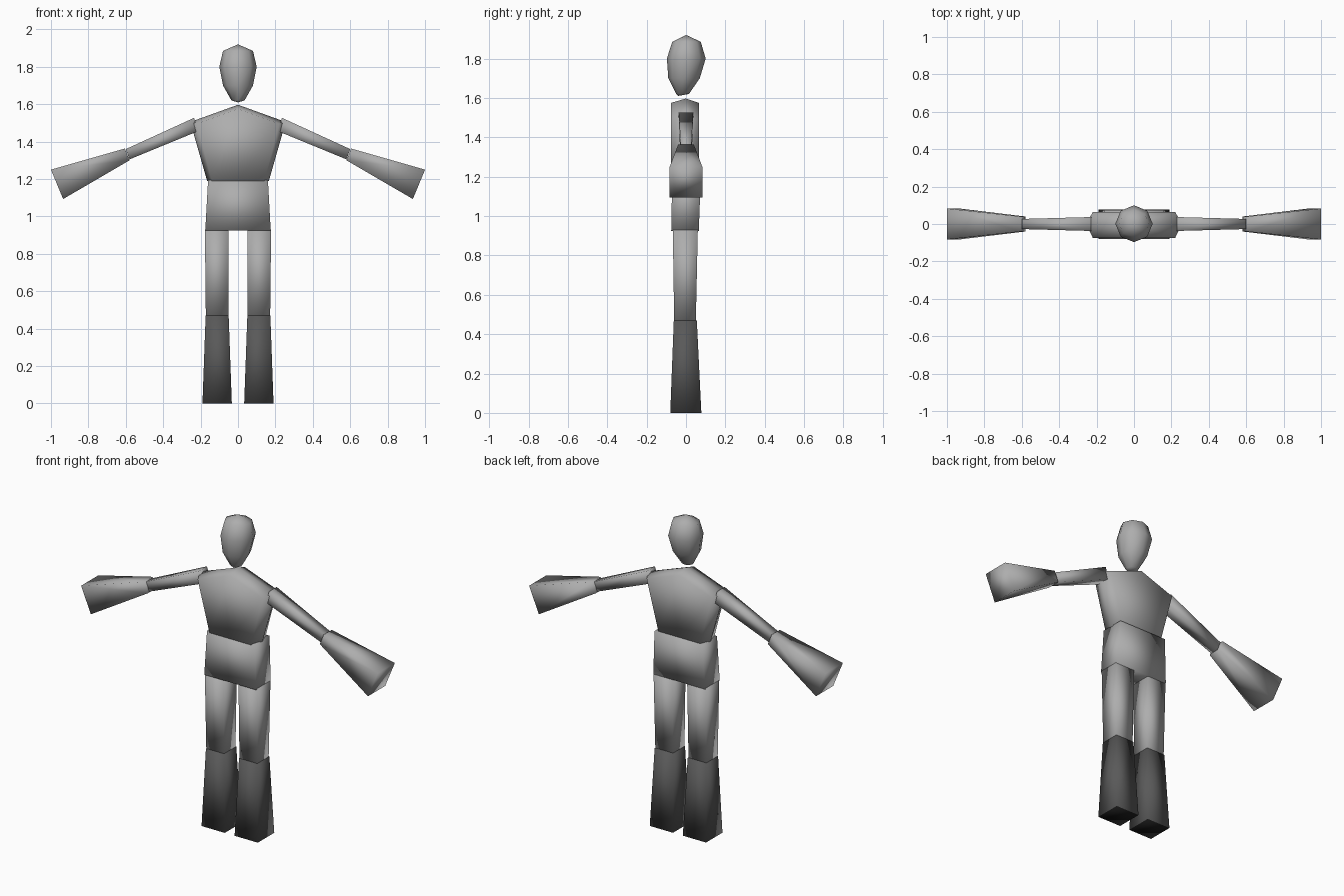
import bpy, bmesh, math
from mathutils import Vector

if "Cube" in bpy.data.objects:
    bpy.data.objects.remove(bpy.data.objects["Cube"])


def material(name, v):
    m = bpy.data.materials.new(name)
    m.diffuse_color = (v, v, v, 1)
    m.use_nodes = True
    m.node_tree.nodes["Principled BSDF"].inputs["Base Color"].default_value = m.diffuse_color
    return m


GREY = material("light_grey", 0.42)
DARK = material("dark_grey", 0.10)
BLACK = material("sole_black", 0.01)


def loft(name, rings, mats, top=None, bottom=None):
    """Skin rings of points, closing each end with a flat cap or a fan to a tip."""
    bm = bmesh.new()
    loops = [[bm.verts.new(p) for p in r] for r in rings]
    n = len(loops[0])
    for a, b in zip(loops, loops[1:]):
        for i in range(n):
            bm.faces.new((a[i], a[(i + 1) % n], b[(i + 1) % n], b[i]))
    for loop, tip in ((loops[0], bottom), (loops[-1], top)):
        if tip:
            v = bm.verts.new(tip)
            for i in range(n):
                bm.faces.new((loop[i], loop[(i + 1) % n], v))
        else:
            bm.faces.new(loop)
    bmesh.ops.recalc_face_normals(bm, faces=bm.faces[:])
    me = bpy.data.meshes.new(name)
    for f in bm.faces:
        f.smooth = True
        if len(mats) > 1 and f.normal.z < -0.9:
            f.material_index = 1
    bm.to_mesh(me)
    bm.free()
    for m in mats:
        me.materials.append(m)
    ob = bpy.data.objects.new(name, me)
    bpy.context.collection.objects.link(ob)
    return ob


def rect(x0, x1, y0, y1, z):
    return [(x0, y0, z), (x1, y0, z), (x1, y1, z), (x0, y1, z)]


def limb_end(s, top, low, d):
    """Square limb section from its upper and lower (x, z) points and half depth."""
    return [(s * top[0], -d, top[1]), (s * top[0], d, top[1]),
            (s * low[0], d, low[1]), (s * low[0], -d, low[1])]


# Head: eight-sided rings of (z, half width, back y, front y)
head = []
for z, rx, y0, y1 in ((1.62, .035, -.05, .015), (1.70, .08, -.09, .07),
                      (1.80, .10, -.097, .10), (1.885, .08, -.07, .075)):
    head.append([(rx * math.cos(k * math.pi / 4),
                  (y0 + y1) / 2 + (y1 - y0) / 2 * math.sin(k * math.pi / 4), z)
                 for k in range(8)])
loft("head", head, [GREY], top=(0, 0, 1.92), bottom=(0, -.04, 1.61))


# Torso: wide sloped shoulders narrowing to the waist
def torso_ring(w, e, z_mid, z_side, z_end):
    return [(0, -.075, z_mid), (w, -.075, z_side), (e, 0, z_end), (w, .065, z_side),
            (0, .065, z_mid), (-w, .065, z_side), (-e, 0, z_end), (-w, -.075, z_side)]


loft("torso", [torso_ring(.14, .165, 1.19, 1.19, 1.19),
               torso_ring(.22, .255, 1.575, 1.495, 1.505)], [GREY], top=(0, 0, 1.597))

# Hips
loft("hips", [rect(-.175, .175, -.075, .065, .925),
              rect(-.16, .16, -.07, .075, 1.195)], [GREY])

# Limbs on both sides
for s, side in ((1, "right"), (-1, "left")):
    loft(side + "_upper_arm", [limb_end(s, (.235, 1.527), (.215, 1.455), .037),
                               limb_end(s, (.60, 1.36), (.58, 1.305), .027)], [GREY])
    loft(side + "_forearm", [limb_end(s, (.605, 1.363), (.58, 1.30), .04),
                             limb_end(s, (1.0, 1.25), (.935, 1.093), .083)], [GREY])
    loft(side + "_thigh", [rect(s * .052, s * .172, -.06, .05, .468),
                           rect(s * .05, s * .177, -.067, .06, .93)], [GREY])
    loft(side + "_boot", [rect(s * .033, s * .19, -.08, .078, 0),
                          rect(s * .05, s * .173, -.062, .055, .47)], [DARK, BLACK])
